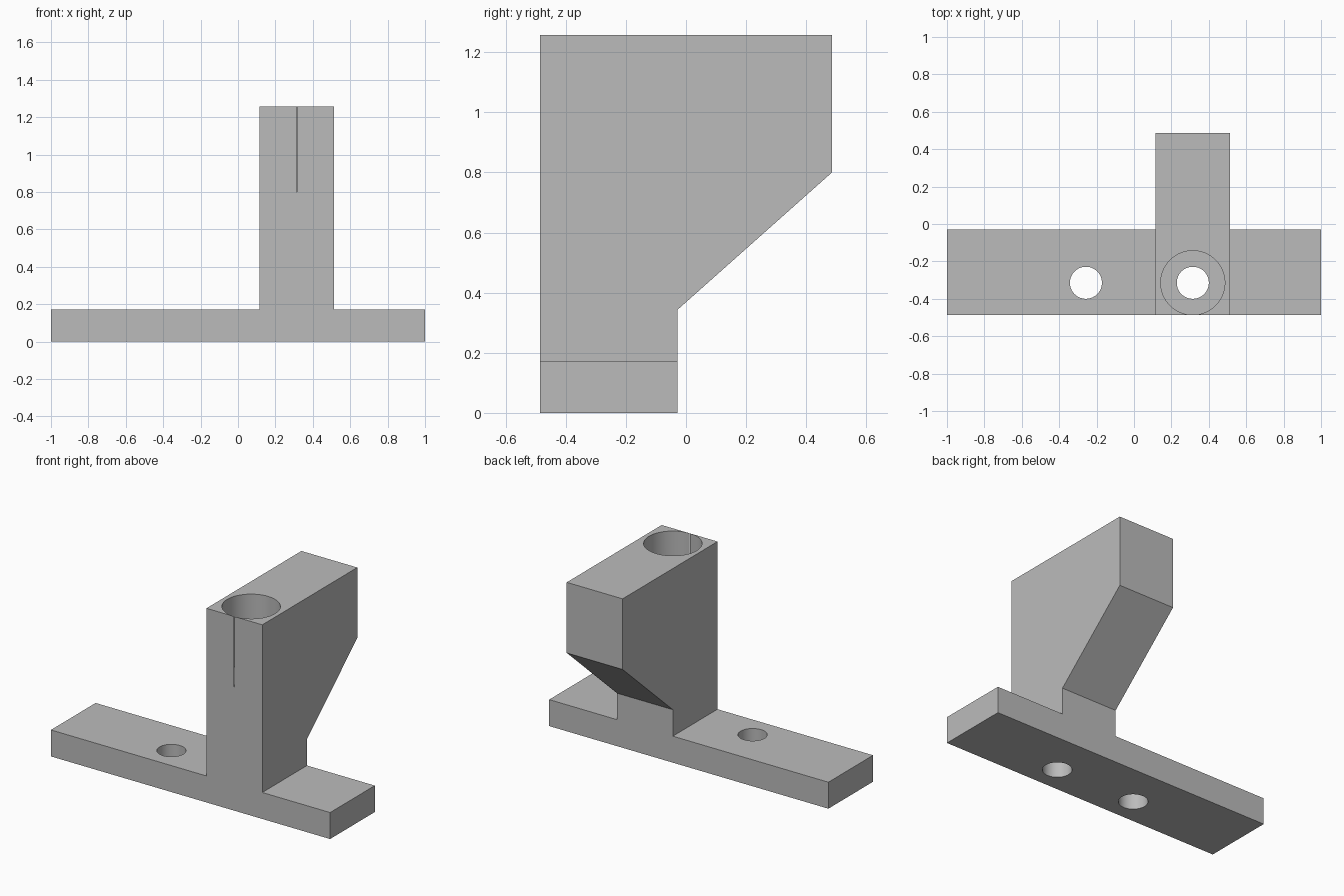
import bpy, bmesh, math
from mathutils import Vector

old = bpy.data.objects.get("Cube")
if old:
    bpy.data.objects.remove(old, do_unlink=True)

U = 2 / 175                      # design unit: the base is 175 long
FRONT, TOP = -42.5, 110
BORE_X, BORE_Y = 27.5, FRONT + 15

grey = bpy.data.materials.new("plain grey")
grey.use_nodes = True
grey.diffuse_color = (0.5, 0.5, 0.5, 1)
grey.node_tree.nodes["Principled BSDF"].inputs["Base Color"].default_value = (0.5, 0.5, 0.5, 1)


def finish(name, bm):
    bmesh.ops.scale(bm, vec=(U, U, U), verts=bm.verts)
    bmesh.ops.recalc_face_normals(bm, faces=bm.faces)
    mesh = bpy.data.meshes.new(name)
    bm.to_mesh(mesh)
    bm.free()
    mesh.materials.append(grey)
    ob = bpy.data.objects.new(name, mesh)
    bpy.context.collection.objects.link(ob)
    return ob


def prism(name, profile, x0, x1):
    """Extrude a side profile of (y, z) points from x0 to x1."""
    bm = bmesh.new()
    face = bm.faces.new([bm.verts.new((x0, y, z)) for y, z in profile])
    out = bmesh.ops.extrude_face_region(bm, geom=[face])
    moved = [v for v in out["geom"] if isinstance(v, bmesh.types.BMVert)]
    bmesh.ops.translate(bm, vec=Vector((x1 - x0, 0, 0)), verts=moved)
    return finish(name, bm)


def drill(name, x, y, radius, z0, z1, sides=64):
    """Upright cutter with one corner pointing to the front."""
    bm = bmesh.new()
    rings = [[bm.verts.new((x + radius * math.sin(a), y - radius * math.cos(a), z))
              for a in (math.tau * i / sides for i in range(sides))] for z in (z0, z1)]
    low, high = rings
    bm.faces.new(low)
    bm.faces.new(high)
    for i in range(sides):
        j = (i + 1) % sides
        bm.faces.new((low[i], low[j], high[j], high[i]))
    ob = finish(name, bm)
    ob.hide_render = True
    return ob


def combine(body, tool, operation):
    mod = body.modifiers.new(tool.name, "BOOLEAN")
    mod.operation, mod.object, mod.solver = operation, tool, "EXACT"
    bpy.context.view_layer.objects.active = body
    bpy.ops.object.modifier_apply(modifier=mod.name)
    bpy.data.objects.remove(tool, do_unlink=True)


# Flat base bar
back = FRONT + 40
bracket = prism("base_and_column", [(FRONT, 0), (back, 0), (back, 15), (FRONT, 15)], -87.5, 87.5)

# Column with a head overhanging at the back
column = prism("column", [(FRONT, 0), (back, 0), (back, 30), (42.5, 70), (42.5, TOP), (FRONT, TOP)],
               BORE_X - 17.5, BORE_X + 17.5)
combine(bracket, column, "UNION")

# Two through holes, and a wide bore that just breaks the front face as a thin slit
combine(bracket, drill("base_hole", -22.5, BORE_Y, 7.5, -5, 20), "DIFFERENCE")
combine(bracket, drill("column_hole", BORE_X, BORE_Y, 7.5, -5, TOP + 5), "DIFFERENCE")
combine(bracket, drill("wide_bore", BORE_X, BORE_Y, 15.01, 70, TOP + 5), "DIFFERENCE")

# Smooth bore walls, sharp block edges
bpy.ops.object.select_all(action="DESELECT")
bracket.select_set(True)
bpy.context.view_layer.objects.active = bracket
bpy.ops.object.shade_smooth_by_angle(angle=math.radians(30))
